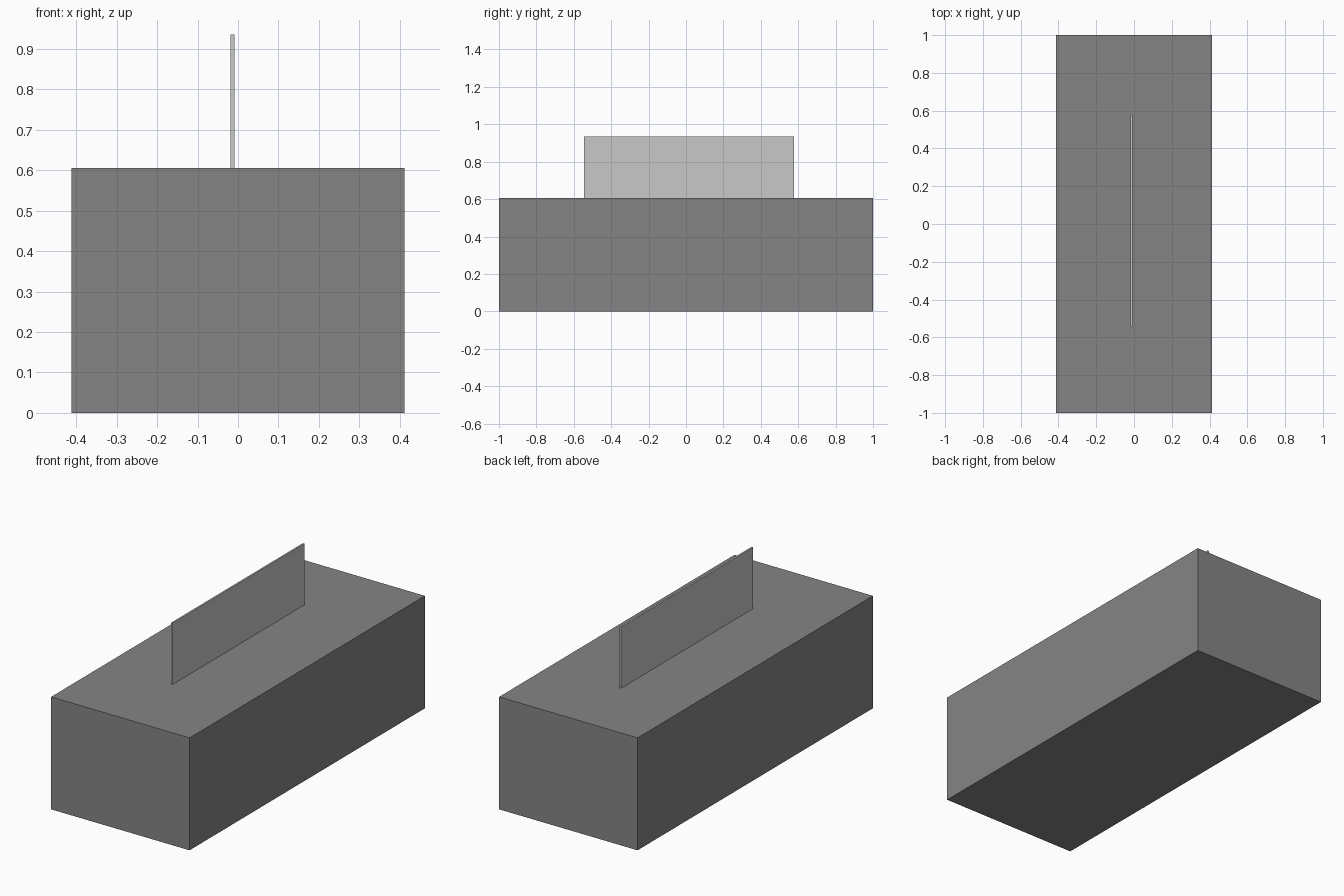
import bpy
from mathutils import Matrix, Vector
import bmesh

default = bpy.data.objects.get("Cube")
if default:
    bpy.data.objects.remove(default, do_unlink=True)


def flat_colour(name, value):
    mat = bpy.data.materials.new(name)
    mat.use_nodes = True
    colour = (value, value, value, 1)
    mat.diffuse_color = colour
    mat.node_tree.nodes["Principled BSDF"].inputs["Base Color"].default_value = colour
    return mat


def box(name, low, high, mat):
    low, high = Vector(low), Vector(high)
    bm = bmesh.new()
    place = Matrix.Translation((low + high) / 2) @ Matrix.Diagonal((*(high - low), 1))
    bmesh.ops.create_cube(bm, size=1, matrix=place)
    mesh = bpy.data.meshes.new(name)
    bm.to_mesh(mesh)
    bm.free()
    mesh.materials.append(mat)
    obj = bpy.data.objects.new(name, mesh)
    bpy.context.collection.objects.link(obj)
    return obj


height = 0.605

# Solid block body
box("block", (-0.412, -1, 0), (0.412, 1, height), flat_colour("mid grey", 0.235))

# Thin upright panel standing on the block
box("upright_panel", (-0.018, -0.545, height), (-0.009, 0.577, 0.935),
    flat_colour("light grey", 0.58))
